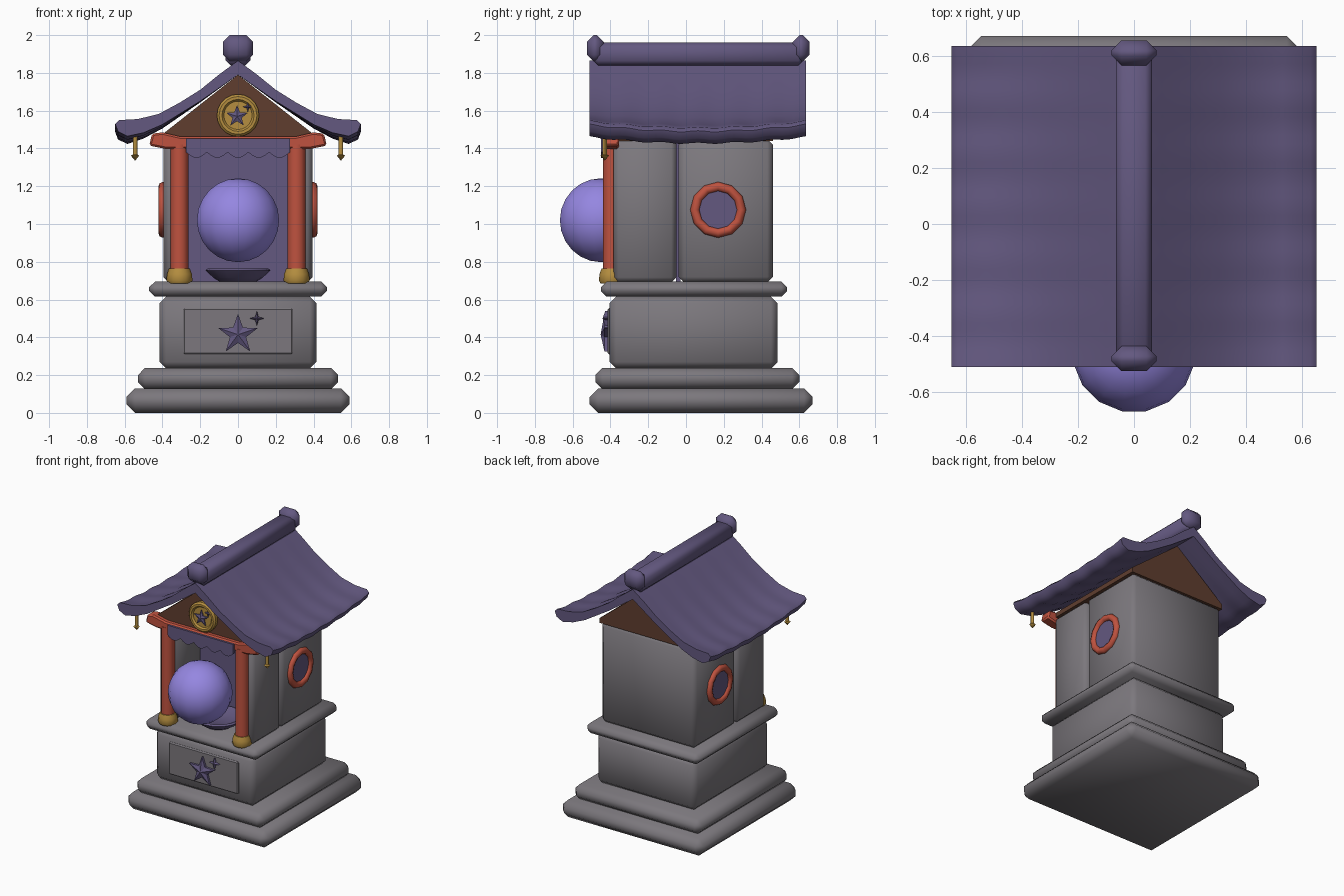
import bpy, bmesh, math
from mathutils import Matrix, Vector

if "Cube" in bpy.data.objects:
    bpy.data.objects.remove(bpy.data.objects["Cube"])


def material(name, r, g, b):
    m = bpy.data.materials.new(name)
    m.diffuse_color = (r, g, b, 1)
    m.use_nodes = True
    m.node_tree.nodes["Principled BSDF"].inputs["Base Color"].default_value = m.diffuse_color
    return m


STONE = material("grey stone", 0.20, 0.187, 0.205)
PURPLE = material("dusk purple", 0.125, 0.098, 0.215)
ORB = material("bright lilac", 0.30, 0.24, 0.75)
RED = material("red lacquer", 0.52, 0.085, 0.05)
GOLD = material("old gold", 0.46, 0.27, 0.05)
BROWN = material("dark wood", 0.115, 0.048, 0.028)


def finish(name, bm, mat, angle=50):
    bmesh.ops.recalc_face_normals(bm, faces=bm.faces[:])
    me = bpy.data.meshes.new(name)
    bm.to_mesh(me)
    bm.free()
    me.materials.append(mat)
    for p in me.polygons:
        p.use_smooth = angle > 0
    if angle > 0:
        me.set_sharp_from_angle(angle=math.radians(angle))
    ob = bpy.data.objects.new(name, me)
    bpy.context.collection.objects.link(ob)
    return ob


def bevel(bm, width):
    if width:
        edges = [e for e in bm.edges if len(e.link_faces) == 2 and e.calc_face_angle() > 0.6]
        bmesh.ops.bevel(bm, geom=edges, offset=width, segments=1, profile=0.5,
                        affect='EDGES', clamp_overlap=True)


def box(name, x0, x1, y0, y1, z0, z1, mat, width=0.0, angle=50):
    bm = bmesh.new()
    bmesh.ops.create_cube(bm, size=1)
    for v in bm.verts:
        v.co = ((x0 + x1) / 2 + v.co.x * (x1 - x0), (y0 + y1) / 2 + v.co.y * (y1 - y0),
                (z0 + z1) / 2 + v.co.z * (z1 - z0))
    bevel(bm, width)
    return finish(name, bm, mat, angle)


def prism(name, pts, y0, y1, mat, width=0.0, angle=40):
    """Outline in x, z pushed along y."""
    bm = bmesh.new()
    f = bm.faces.new([bm.verts.new((x, y0, z)) for x, z in pts])
    r = bmesh.ops.extrude_face_region(bm, geom=[f])
    for v in r["geom"]:
        if isinstance(v, bmesh.types.BMVert):
            v.co.y = y1
    if not any(fc.normal.y and all(abs(v.co.y - y0) < 1e-6 for v in fc.verts) for fc in bm.faces):
        bm.faces.new([v for v in bm.verts if abs(v.co.y - y0) < 1e-6])
    bmesh.ops.recalc_face_normals(bm, faces=bm.faces[:])
    bevel(bm, width)
    return finish(name, bm, mat, angle)


def lathe(name, prof, origin, mat, steps=16, tilt=None, angle=45):
    """Profile of radius, height turned about z."""
    bm = bmesh.new()
    vs = [bm.verts.new((r, 0, h)) for r, h in prof]
    es = [bm.edges.new(p) for p in zip(vs, vs[1:])]
    bmesh.ops.spin(bm, geom=vs + es, cent=(0, 0, 0), axis=(0, 0, 1),
                   angle=2 * math.pi, steps=steps, use_duplicate=False)
    bmesh.ops.remove_doubles(bm, verts=bm.verts[:], dist=0.0005)
    m = Matrix.Translation(Vector(origin))
    if tilt:
        m = m @ Matrix.Rotation(math.radians(tilt[0]), 4, tilt[1])
    bmesh.ops.transform(bm, matrix=m, verts=bm.verts[:])
    return finish(name, bm, mat, angle)


def star(name, x, z, y, points, outer, inner, depth, mat=PURPLE):
    """Faceted raised star facing the front."""
    bm = bmesh.new()
    back, front = [], []
    for i in range(points * 2):
        a = math.pi * i / points
        r = inner if i % 2 else outer
        px, pz = x + r * math.sin(a), z + r * math.cos(a)
        back.append(bm.verts.new((px, y, pz)))
        front.append(bm.verts.new((px, y - depth * 0.5, pz)))
    tip = bm.verts.new((x, y - depth, z))
    n = points * 2
    bm.faces.new(back)
    for i in range(n):
        j = (i + 1) % n
        bm.faces.new((back[i], back[j], front[j], front[i]))
        bm.faces.new((front[i], front[j], tip))
    return finish(name, bm, mat, 0)


# stepped stone base
box("lower_plinth", -0.59, 0.59, -0.51, 0.67, 0.0, 0.13, STONE, 0.045)
box("upper_plinth", -0.53, 0.53, -0.48, 0.60, 0.125, 0.238, STONE, 0.038)
box("pedestal", -0.415, 0.415, -0.405, 0.485, 0.235, 0.615, STONE, 0.035)
box("pedestal_cap", -0.47, 0.47, -0.45, 0.535, 0.615, 0.695, STONE, 0.03)
box("pedestal_panel", -0.29, 0.29, -0.415, -0.39, 0.31, 0.555, STONE, 0.008, 0)
star("pedestal_star", 0, 0.415, -0.412, 5, 0.11, 0.045, 0.04)
star("pedestal_sparkle", 0.10, 0.50, -0.412, 4, 0.04, 0.012, 0.03)

# stone house with an open niche
box("house_rear", -0.395, 0.395, -0.04, 0.46, 0.69, 1.45, STONE, 0.03)
box("niche_back", -0.28, 0.28, -0.052, -0.03, 0.69, 1.45, PURPLE)
for side, s in (("left", -1), ("right", 1)):
    a, b = sorted((s * 0.265, s * 0.395))
    box(side + "_niche_wall", a, b, -0.385, -0.05, 0.69, 1.45, STONE, 0.028)

    # posts with gold feet
    lathe(side + "_post", [(0, 0.70), (0.048, 0.70), (0.048, 1.42), (0, 1.42)],
          (s * 0.31, -0.392, 0), RED, 12)
    lathe(side + "_post_foot", [(0, 0.685), (0.06, 0.685), (0.069, 0.70), (0.066, 0.735),
                                (0.055, 0.765), (0, 0.765)], (s * 0.31, -0.392, 0), GOLD, 12)

    # round side windows
    ring = [(0.123 + 0.025 * math.cos(t * math.pi / 4), 0.025 * math.sin(t * math.pi / 4))
            for t in range(9)]
    lathe(side + "_window_frame", ring, (s * 0.397, 0.17, 1.075), RED, 12, (90, 'Y'), 60)
    lathe(side + "_window_pane", [(0, -0.005), (0.12, -0.005), (0.12, 0.004), (0, 0.004)],
          (s * 0.397, 0.17, 1.075), PURPLE, 12, (90, 'Y'))

    # hanging chimes
    lathe(side + "_chime", [(0, 1.335), (0.022, 1.362), (0.012, 1.368), (0.012, 1.49), (0, 1.49)],
          (s * 0.545, -0.43, 0), GOLD, 8)

# lintel with upturned ends, and scalloped valance
half = [(0.30, 1.462), (0.40, 1.485), (0.455, 1.478), (0.47, 1.415), (0.38, 1.397)]
prism("lintel", half + [(-x, z) for x, z in reversed(half)], -0.435, -0.355, RED, 0.01)
scallops = [(-0.275 + 0.55 * i / 30, 1.38 - 0.03 * abs(math.sin(math.pi * i / 6)))
            for i in range(31)]
prism("valance", [(0.275, 1.452), (-0.275, 1.452)] + scallops, -0.45, -0.43, PURPLE)

# floating orb and its dish
bm = bmesh.new()
bmesh.ops.create_uvsphere(bm, u_segments=16, v_segments=12, radius=0.222,
                          matrix=Matrix.Translation((0, -0.45, 1.02))
                          @ Matrix.Rotation(math.pi / 16, 4, 'Z'))
finish("orb", bm, ORB, 80)
lathe("orb_dish", [(0, 0.69), (0.09, 0.69), (0.13, 0.715), (0.172, 0.755), (0.16, 0.765),
                   (0.10, 0.735), (0, 0.73)], (0, -0.23, 0), PURPLE, 16)

# wooden gable with a gold medallion
prism("gable", [(-0.40, 1.44), (0.40, 1.44), (0.40, 1.475), (0, 1.79), (-0.40, 1.475)],
      -0.40, 0.46, BROWN)
lathe("medallion", [(0, -0.02), (0.11, -0.02), (0.112, 0.02), (0.10, 0.032), (0.085, 0.032),
                    (0.075, 0.02), (0, 0.02)], (0, -0.405, 1.575), GOLD, 20, (90, 'X'))
star("medallion_star", -0.005, 1.57, -0.424, 5, 0.06, 0.026, 0.02)
star("medallion_sparkle", 0.052, 1.62, -0.424, 4, 0.028, 0.009, 0.018)

# sweeping roof: one cross-section, corners lifted, soft tile ripples
top = [(0.0, 1.865), (0.1, 1.79), (0.2, 1.705), (0.31, 1.63), (0.42, 1.562), (0.53, 1.524),
       (0.63, 1.51)]
under = [(0.65, 1.49), (0.635, 1.45), (0.585, 1.427), (0.5, 1.455), (0.4, 1.508), (0.2, 1.645),
         (0.0, 1.79)]
right = top + under
section = right + [(-x, z) for x, z in reversed(right) if x > 0]
bm = bmesh.new()
rows = []
N = 36
for i in range(N + 1):
    t = 2 * i / N - 1
    row = []
    for x, z in section:
        w = min(1, abs(x) / 0.6)
        dz = w * w * 0.036 * t * t + 0.004 * w * math.cos(6 * math.pi * t)
        row.append(bm.verts.new((x, 0.0625 + 0.5725 * t, z + dz)))
    rows.append(row)
n = len(section)
for r0, r1 in zip(rows, rows[1:]):
    for k in range(n):
        bm.faces.new((r0[k], r0[(k + 1) % n], r1[(k + 1) % n], r1[k]))
bm.faces.new(rows[0])
bm.faces.new(list(reversed(rows[-1])))
finish("roof", bm, PURPLE, 45)

# ridge beam and its end caps
box("ridge_beam", -0.065, 0.065, -0.49, 0.62, 1.84, 1.96, PURPLE, 0.025)
for name, y in (("front_ridge_cap", -0.48), ("back_ridge_cap", 0.61)):
    box(name, -0.08, 0.08, y - 0.045, y + 0.045, 1.86, 2.0, PURPLE, 0.036)
